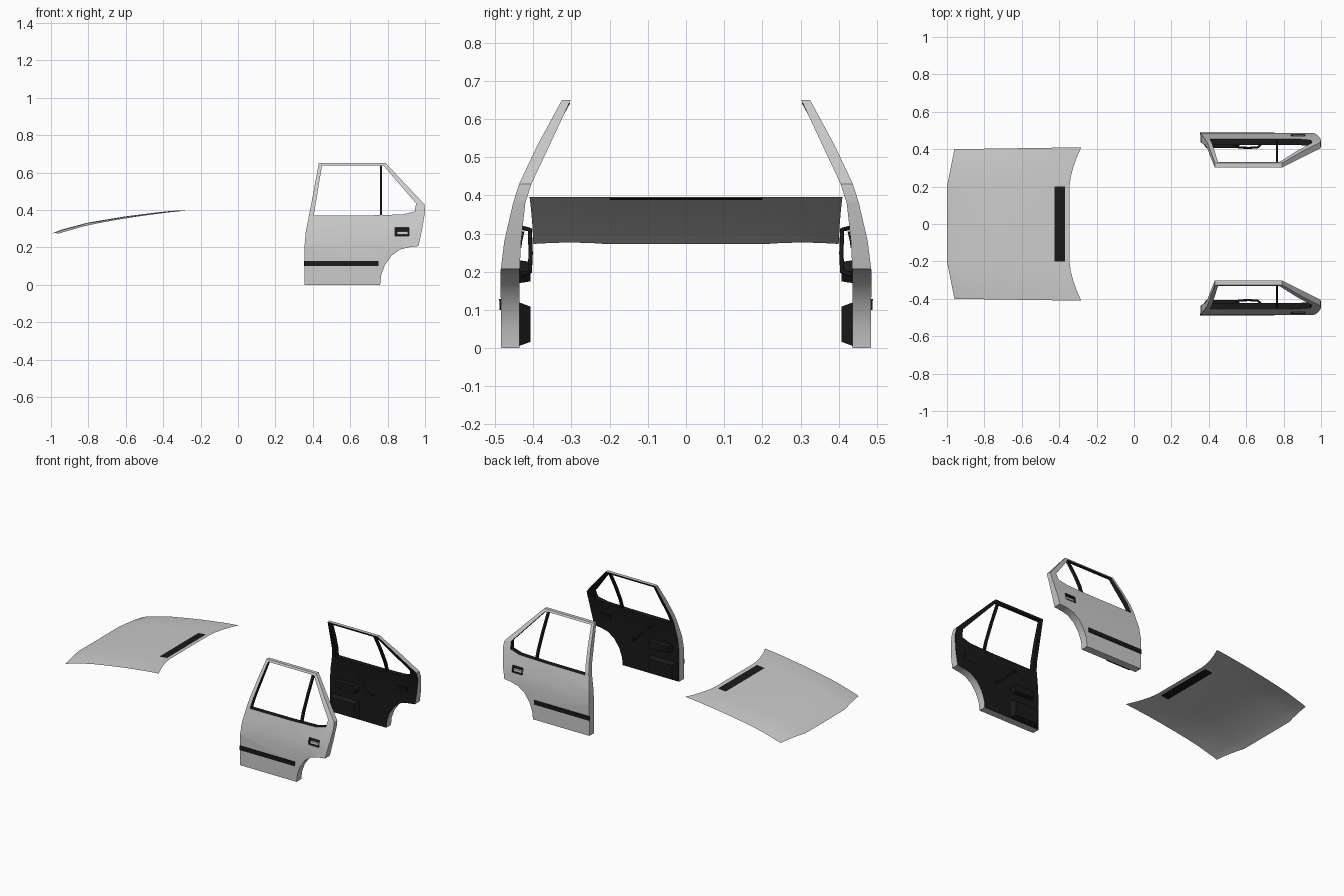
import bpy, bmesh, math
from mathutils import Vector

cube = bpy.data.objects.get("Cube")
if cube:
    bpy.data.objects.remove(cube, do_unlink=True)


def material(name, value):
    mat = bpy.data.materials.new(name)
    mat.use_nodes = True
    colour = (value, value, value, 1)
    mat.diffuse_color = colour
    mat.node_tree.nodes["Principled BSDF"].inputs["Base Color"].default_value = colour
    return mat


PAINT, TRIM = material("grey_paint", 0.8), material("black_trim", 0.01)
made = []


def finish(bm, name, recalc=True):
    if recalc:
        bmesh.ops.recalc_face_normals(bm, faces=bm.faces)
    mesh = bpy.data.meshes.new(name)
    bm.to_mesh(mesh)
    bm.free()
    mesh.materials.append(PAINT)
    mesh.materials.append(TRIM)
    obj = bpy.data.objects.new(name, mesh)
    bpy.context.collection.objects.link(obj)
    made.append(obj)
    return obj


def interpolate(points, x):
    for (a, fa), (b, fb) in zip(points, points[1:]):
        if x <= b:
            break
    return fa + (fb - fa) * (x - a) / (b - a)


# Door curvature: half-width at each height, outside and inside
OUTER = [(0, .484), (.2, .486), (.28, .476), (.38, .453), (.43, .437), (.53, .39), (.65, .325)]
INNER = [(0, .436), (.2, .436), (.28, .432), (.38, .421), (.43, .405), (.53, .358), (.65, .302)]


def rect(x0, x1, z0, z1):
    return [(x0, z0), (x1, z0), (x1, z1), (x0, z1)]


def panel(name, side, outline, holes=(), proud=0, depth=None, black=False):
    """Fill an outline in the door plane, bend it to the curvature and thicken it."""
    bm = bmesh.new()
    for i, loop in enumerate([outline, *holes]):
        vs = [bm.verts.new((x, 0, z)) for x, z in loop]
        for a, b in zip(vs, vs[1:] + vs[:1]):
            bm.edges.new((a, b)).seam = i > 0
    bmesh.ops.triangle_fill(bm, use_beauty=True, edges=bm.edges[:], normal=(0, -1, 0))
    for z, _ in OUTER[1:-1]:
        bmesh.ops.bisect_plane(bm, geom=bm.verts[:] + bm.edges[:] + bm.faces[:],
                               plane_co=(0, 0, z), plane_no=(0, 0, 1))
    faces = bm.faces[:]
    rim = [e for e in bm.edges if e.is_boundary]
    back = {}
    for v in bm.verts[:]:
        x, _, z = v.co
        front = interpolate(OUTER, z) + proud
        inside = front - depth if depth else interpolate(INNER, z)
        v.co.y = side * front
        back[v] = bm.verts.new((x, side * inside, z))
    for f in faces:
        f.material_index = int(black)
        bm.faces.new([back[v] for v in reversed(f.verts)]).material_index = 1
    for e in rim:
        a, b = e.verts
        bm.faces.new((a, b, back[b], back[a])).material_index = int(black or e.seam)
    return finish(bm, name)


def moulding(name, side, outline, base, top, scale):
    """Raised trim block whose inner face is scaled about its centre."""
    bm = bmesh.new()
    centre = sum((Vector(p) for p in outline), Vector((0, 0))) / len(outline)
    rings = []
    for y, s in ((base, 1), (top, scale)):
        pts = [centre + (Vector(p) - centre) * s for p in outline]
        rings.append([bm.verts.new((p.x, side * y, p.y)) for p in pts])
    lo, hi = rings
    bm.faces.new(lo)
    bm.faces.new(hi)
    for i in range(len(lo)):
        bm.faces.new((lo[i - 1], lo[i], hi[i], hi[i - 1]))
    for f in bm.faces:
        f.material_index = 1
    return finish(bm, name)


def bar(name, side, points, radius):
    """Round bar following a short path."""
    curve = bpy.data.curves.new(name, "CURVE")
    curve.dimensions = "3D"
    curve.bevel_depth = radius
    curve.bevel_resolution = 1
    curve.use_fill_caps = True
    spline = curve.splines.new("POLY")
    spline.points.add(len(points) - 1)
    for p, (x, y, z) in zip(spline.points, points):
        p.co = (x, side * y, z, 1)
    curve.materials.append(TRIM)
    obj = bpy.data.objects.new(name, curve)
    bpy.context.collection.objects.link(obj)


# Rear doors
arch = [(.76, 0), (.765, .05), (.785, .105), (.82, .155), (.865, .188), (.91, .2)]
door = [(.355, 0)] + arch + [(.965, .207), (.985, .3), (1, .39), (.997, .43), (.79, .65),
                             (.432, .65), (.395, .45), (.362, .28), (.355, .2)]
window = [(.405, .37), (.449, .638), (.777, .638), (.952, .435), (.945, .392), (.88, .376), (.7, .371)]
recess = rect(.84, .915, .262, .305)

for side, label in ((1, "left"), (-1, "right")):
    panel(label + "_door", side, door, [window, recess])
    panel(label + "_handle_recess", side, recess, proud=-.015, depth=.032, black=True)
    panel(label + "_handle_grip", side, rect(.85, .908, .27, .284), proud=-.002, depth=.014)
    panel(label + "_rub_strip", side, rect(.354, .75, .1, .128), proud=.004, depth=.01, black=True)
    panel(label + "_window_divider", side, rect(.758, .771, .365, .642),
          proud=-.008, depth=.018, black=True)
    # Interior mouldings
    moulding(label + "_door_pocket", side, rect(.365, .57, .005, .12), .438, .407, .8)
    moulding(label + "_armrest", side, [(.4, .18), (.55, .17), (.57, .2), (.55, .23), (.4, .225)],
             .438, .407, .85)
    bar(label + "_pull_handle", side,
        [(.53, .43, .315), (.56, .409, .31), (.61, .407, .25), (.66, .409, .2), (.69, .435, .19)], .006)

# Bonnet: one curved sheet with swept corners and a dark vent
CROWN = [(-1, .272), (-.95, .293), (-.8, .333), (-.6, .366), (-.4, .391), (-.28, .401)]
lengthwise = [0, .04, .08, .2, .305, .45, .61, .75, .878, .962, 1]
half = [0, .25, .5, .75, 1]
across = [-1 - s for s in reversed(half)] + [1 + s for s in half]

bm = bmesh.new()
grid = []
for t in lengthwise:
    row = []
    for a in across:
        s = abs(a) - 1
        y = math.copysign(.2 + s * (.2 + .01 * t), a)
        front, rear = -1 + .04 * s, -.345 + .063 * s ** 1.6
        x = front + (rear - front) * t
        z = interpolate(CROWN, x) - .016 * (1 - .7 * t) * s ** 2
        row.append(bm.verts.new((x, y, z)))
    grid.append(row)
middle = len(half) - 1
for i in range(len(lengthwise) - 1):
    for j in range(len(across) - 1):
        f = bm.faces.new((grid[i][j], grid[i + 1][j], grid[i + 1][j + 1], grid[i][j + 1]))
        f.material_index = int(j == middle and i == len(lengthwise) - 3)
finish(bm, "bonnet", recalc=False)

# Smooth shading with sharp edges kept
bpy.ops.object.select_all(action="DESELECT")
for obj in made:
    obj.select_set(True)
bpy.context.view_layer.objects.active = made[-1]
bpy.ops.object.shade_smooth_by_angle(angle=math.radians(30))
